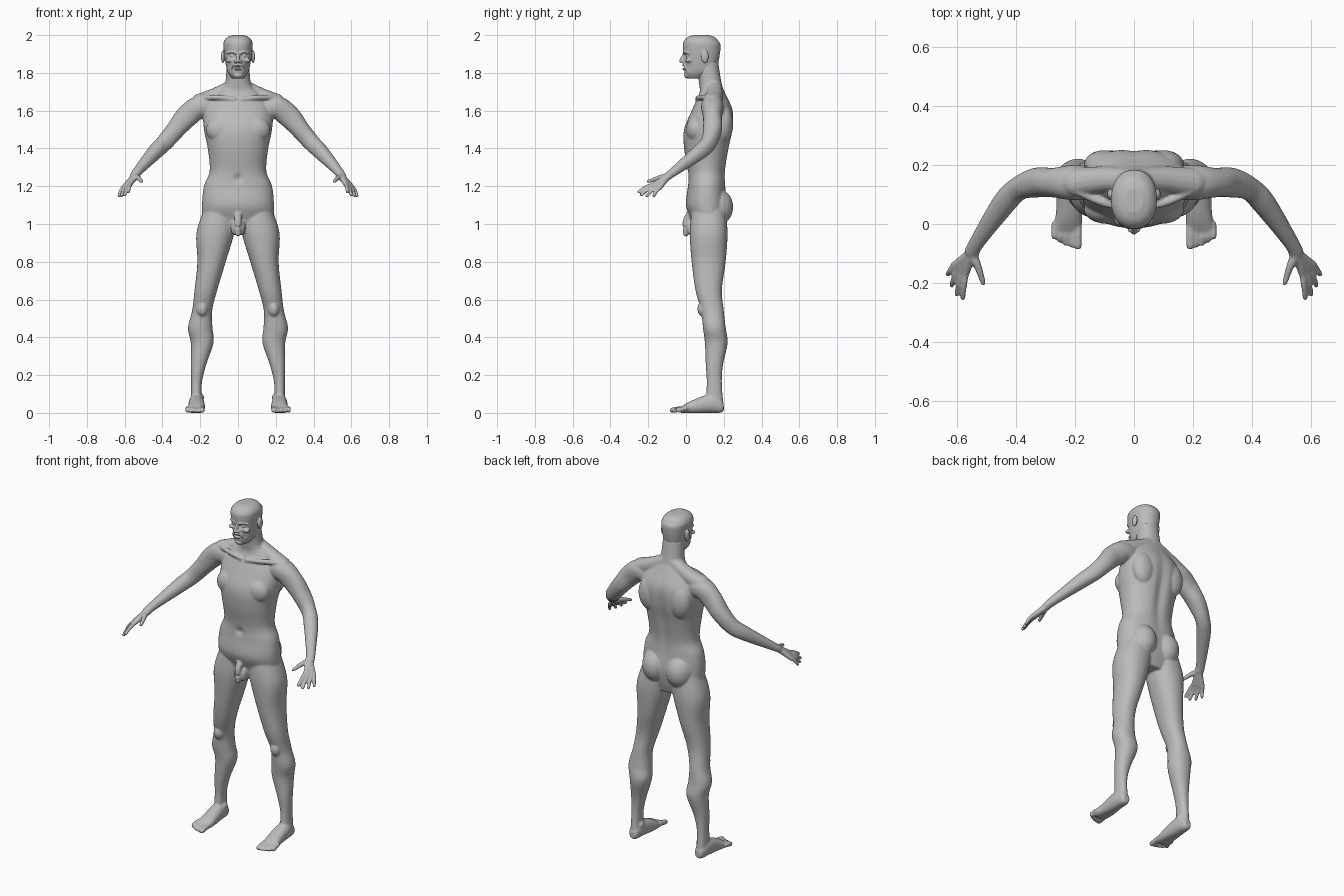
import bpy
import bmesh
import math
from mathutils import Vector, Matrix

if "Cube" in bpy.data.objects:
    bpy.data.objects.remove(bpy.data.objects["Cube"])

RIGHTWARD, BACKWARD, UPWARD = Matrix.Identity(3)

# Single clay-grey material
grey = (.5, .5, .5, 1)
clay = bpy.data.materials.new("clay grey")
clay.use_nodes = True
clay.diffuse_color = grey
clay.node_tree.nodes["Principled BSDF"].inputs["Base Color"].default_value = grey


def spline(rows, steps):
    """Catmull-Rom interpolation of rows of numbers."""
    rows = [Vector(row) for row in rows]
    padded = [rows[0]] + rows + [rows[-1]]
    result = []
    for before, start, end, after in zip(padded, padded[1:], padded[2:], padded[3:]):
        for step in range(steps):
            t = step / steps
            leave, arrive = (end - before) / 2, (after - start) / 2
            hermite = (end - start) * 3 - leave * 2 - arrive
            cubic = (start - end) * 2 + leave + arrive
            result.append(start + leave * t + hermite * t ** 2 + cubic * t ** 3)
    return result + [rows[-1]]


def loft(bm, rows, across=None, over=None, power=2.2, sides=32, steps=6):
    """Closed tube through rows of x, y, z, half width, half depth."""
    rows = spline(rows, steps)
    centres = [Vector(row[:3]) for row in rows]
    rings = []
    for i, centre in enumerate(centres):
        along = centres[min(i + 1, len(rows) - 1)] - centres[max(i - 1, 0)]
        u = across or along.cross(UPWARD).normalized()
        v = over or u.cross(along).normalized()
        width, depth = rows[i][3:]
        ring = []
        for k in range(sides):
            angle = math.tau * k / sides
            c, s = math.cos(angle), math.sin(angle)
            reach_u = width * math.copysign(abs(c) ** (2 / power), c)
            reach_v = depth * math.copysign(abs(s) ** (2 / power), s)
            ring.append(bm.verts.new(centre + u * reach_u + v * reach_v))
        rings.append(ring)
    for low, high in zip(rings, rings[1:]):
        for k in range(sides):
            following = (k + 1) % sides
            bm.faces.new((low[k], low[following], high[following], high[k]))
    bm.faces.new(rings[0])
    bm.faces.new(rings[-1])


def upright(bm, rows, **options):
    """Loft with level sections: height, x, y, half width, half depth."""
    loft(bm, [(x, y, z, width, depth) for z, x, y, width, depth in rows],
         across=RIGHTWARD, over=BACKWARD, **options)


def ball(bm, centre, radii):
    matrix = Matrix.Translation(centre) @ Matrix.Diagonal((*radii, 1))
    bmesh.ops.create_uvsphere(bm, u_segments=24, v_segments=16, radius=1, matrix=matrix)


def digit(bm, points, start, end):
    """Round-ended tapering digit or ridge."""
    last = len(points) - 1
    radii = [start + (end - start) * i / last for i in range(len(points))]
    loft(bm, [(*point, r, r) for point, r in zip(points, radii)], sides=16)
    for point, r in ((points[0], start), (points[-1], end)):
        ball(bm, point, (r, r, r))


def dent(bm, centre, radii, push):
    """Soft backward push of the surface around a point."""
    for vert in bm.verts:
        offset = vert.co - Vector(centre)
        distance = sum((part / radius) ** 2 for part, radius in zip(offset, radii))
        vert.co += BACKWARD * push * math.exp(-distance)


def both(build, bm):
    """Add one half part and its mirror image."""
    for side in (1, -1):
        half = bmesh.new()
        build(half)
        bmesh.ops.scale(half, vec=(side, 1, 1), verts=half.verts)
        mesh = bpy.data.meshes.new("half")
        half.to_mesh(mesh)
        half.free()
        bm.from_mesh(mesh)
        bpy.data.meshes.remove(mesh)


def finish(name, bm, voxel, rounds):
    """Fuse overlapping forms into one smooth skin."""
    bmesh.ops.recalc_face_normals(bm, faces=bm.faces)
    mesh = bpy.data.meshes.new(name)
    bm.to_mesh(mesh)
    bm.free()
    mesh.materials.append(clay)
    mesh.shade_smooth()
    obj = bpy.data.objects.new(name, mesh)
    bpy.context.collection.objects.link(obj)
    fuse = obj.modifiers.new("fuse", "REMESH")
    fuse.mode = "VOXEL"
    fuse.voxel_size = voxel
    fuse.use_smooth_shade = True
    soften = obj.modifiers.new("soften", "SMOOTH")
    soften.factor = .5
    soften.iterations = rounds


# Torso and neck, with spine groove and navel
def torso(bm):
    upright(bm, [(.95, 0, .12, .11, .07), (1.02, 0, .12, .18, .09), (1.1, 0, .11, .19, .11),
                 (1.2, 0, .11, .18, .1), (1.28, 0, .11, .15, .1), (1.4, 0, .11, .16, .12),
                 (1.5, 0, .12, .18, .13), (1.6, 0, .14, .18, .11), (1.69, 0, .14, .12, .07),
                 (1.74, 0, .13, .07, .06), (1.86, 0, .11, .06, .06)], sides=64)
    dent(bm, (0, .25, 1.4), (.03, .1, .2), -.015)
    dent(bm, (0, 0, 1.24), (.02, .04, .02), .015)


# Chest, shoulder blade, buttock, trapezius and collarbone
def masses(bm):
    ball(bm, (.09, .05, 1.5), (.08, .05, .07))
    ball(bm, (.1, .2, 1.53), (.07, .05, .1))
    ball(bm, (.08, .16, 1.09), (.08, .09, .1))
    digit(bm, [(.02, .15, 1.73), (.11, .15, 1.68), (.2, .14, 1.64)], .04, .05)
    digit(bm, [(.02, .06, 1.66), (.1, .07, 1.67), (.19, .11, 1.67)], .012, .014)


def arm(bm):
    loft(bm, [(.12, .14, 1.6, .05, .06), (.2, .14, 1.62, .06, .06), (.27, .14, 1.57, .05, .06),
              (.33, .14, 1.5, .05, .05), (.39, .12, 1.43, .04, .045), (.44, .07, 1.38, .04, .04),
              (.53, -.06, 1.28, .026, .024), (.55, -.1, 1.25, .026, .02)])


def leg(bm):
    upright(bm, [(1.08, .09, .12, .09, .09), (.95, .12, .12, .1, .1), (.8, .14, .12, .075, .09),
                 (.65, .17, .12, .06, .07), (.54, .19, .14, .053, .06), (.45, .2, .15, .065, .06),
                 (.37, .19, .16, .06, .06), (.25, .21, .15, .04, .045), (.15, .22, .15, .028, .04),
                 (.03, .22, .15, .03, .05)])
    ball(bm, (.19, .09, .55), (.03, .03, .04))
    for ankle in (.19, .24):
        ball(bm, (ankle, .15, .08), (.01, .02, .02))


# Foot flat on the ground, with a row of shrinking toes
def foot(bm):
    loft(bm, [(.22, .2, .03, .02, .02), (.22, .18, .04, .03, .04), (.22, .13, .05, .04, .05),
              (.22, .03, .03, .045, .035), (.23, -.03, .015, .05, .015)],
         across=RIGHTWARD, over=UPWARD)
    for i in range(5):
        x = .19 + i * .02
        radius = .01 if i else .014
        tip = i * i * .002 - .073
        digit(bm, [(x, 0, .024), (x, -.04, .02), (x, tip, radius)], radius, radius)
    for vert in bm.verts:
        vert.co.z = max(vert.co.z, 0)


# Hand: fingers fan evenly from index to little finger
def hand(bm):
    wrist = Vector((.55, -.1, 1.25))
    for i in range(4):
        t = i / 3
        knuckle = Vector((.57, -.17, 1.21)).lerp(Vector((.61, -.14, 1.19)), t)
        reach = Vector((.01, -.08, -.04)).lerp(Vector((.02, -.03, -.04)), t)
        reach *= 1 + math.sin(math.pi * t) / 4
        root = wrist.lerp(knuckle, .1)
        digit(bm, [root, root.lerp(knuckle, .5), knuckle], .018, .012)
        digit(bm, [knuckle, knuckle + reach / 2 + UPWARD * .006, knuckle + reach], .011, .009)
    digit(bm, [wrist, (.53, -.14, 1.245), (.51, -.2, 1.225)], .018, .009)


def groin(bm):
    ball(bm, (.017, .03, .98), (.022, .03, .04))


body = bmesh.new()
torso(body)
for build in (masses, arm, leg, foot, hand, groin):
    both(build, body)
digit(body, [(0, .02, 1.05), (0, 0, 1.01), (0, 0, .95)], .02, .016)
finish("body", body, voxel=.0055, rounds=4)


# Skull with eye sockets, hollow cheeks and mouth line
def skull(bm):
    upright(bm, [(1.77, 0, .05, .03, .04), (1.8, 0, .07, .053, .077), (1.85, 0, .08, .066, .09),
                 (1.94, 0, .083, .077, .1), (1.97, 0, .08, .073, .09), (1.99, 0, .08, .055, .07),
                 (2, 0, .08, .03, .04)], sides=96, steps=16)
    for side in (1, -1):
        dent(bm, (side * .03, -.01, 1.89), (.02, .03, .013), .017)
        dent(bm, (side * .05, 0, 1.835), (.016, .04, .025), .008)
    dent(bm, (0, -.01, 1.828), (.024, .03, .005), .008)


# Eye, brow, cheekbone, nostril, mouth fold and ear
def features(bm):
    ball(bm, (.03, .01, 1.89), (.014, .012, .01))
    digit(bm, [(.012, -.01, 1.906), (.03, -.006, 1.912), (.055, .012, 1.906)], .008, .006)
    ball(bm, (.05, .012, 1.866), (.016, .016, .011))
    ball(bm, (.012, -.017, 1.86), (.009, .012, .008))
    digit(bm, [(.014, -.012, 1.846), (.025, -.009, 1.838), (.032, 0, 1.82)], .006, .004)
    ball(bm, (.08, .1, 1.885), (.01, .02, .033))


head = bmesh.new()
skull(head)
both(features, head)
digit(head, [(0, -.008, 1.9), (0, -.018, 1.88), (0, -.026, 1.864)], .008, .01)
for lip in (1.82, 1.84):
    ball(head, (0, -.008, lip), (.02, .012, .006))
ball(head, (0, .01, 1.787), (.026, .02, .016))
finish("head", head, voxel=.0032, rounds=2)
